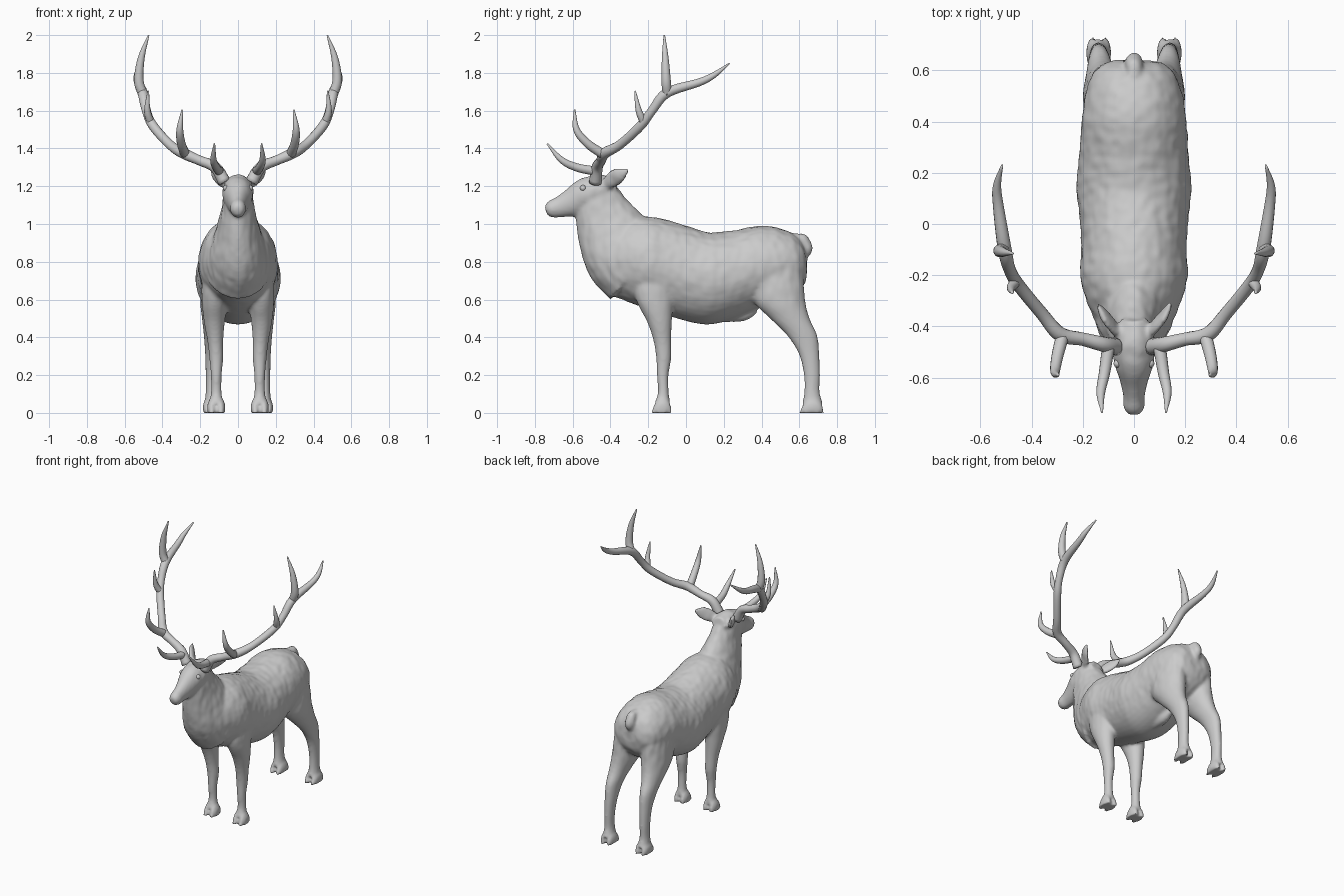
import bpy
import bmesh
import math
from mathutils import Vector, noise

cube = bpy.data.objects.get("Cube")
if cube:
    bpy.data.objects.remove(cube)

X_AXIS = Vector((1, 0, 0))
Y_AXIS = Vector((0, 1, 0))
Z_AXIS = Vector((0, 0, 1))

clay = bpy.data.materials.new("clay_grey")
clay.use_nodes = True
clay.diffuse_color = (0.6, 0.6, 0.6, 1)
clay.node_tree.nodes["Principled BSDF"].inputs["Base Color"].default_value = (0.6, 0.6, 0.6, 1)


def spline(points, steps):
    """Catmull-Rom interpolation through tuples of any length."""
    pts = [Vector(p) for p in points]
    pts = [2 * pts[0] - pts[1]] + pts + [2 * pts[-1] - pts[-2]]
    result = []
    for a, b, c, d in zip(pts, pts[1:], pts[2:], pts[3:]):
        for i in range(steps):
            t = i / steps
            result.append(0.5 * (2 * b + (c - a) * t + (2 * a - 5 * b + 4 * c - d) * t ** 2
                                 + (3 * b - a - 3 * c + d) * t ** 3))
    result.append(pts[-2])
    return result


def loft(bm, stations, sign=1, axis=None, sides=24, steps=5):
    """Skin oval rings (x, y, z, half width, half depth) along a smooth path."""
    rows = spline(stations, steps)
    centres = [Vector((sign * r[0], r[1], r[2])) for r in rows]
    rings = []
    for i, row in enumerate(rows):
        ahead, behind = centres[min(i + 1, len(rows) - 1)], centres[max(i - 1, 0)]
        along = axis or (ahead - behind).normalized()
        side = (X_AXIS - along * along.x).normalized()
        up = along.cross(side)
        ring = []
        for k in range(sides):
            a = math.tau * k / sides
            ring.append(bm.verts.new(centres[i] + side * row[3] * math.cos(a)
                                     + up * row[4] * math.sin(a)))
        rings.append(ring)
    faces = [bm.faces.new(rings[0]), bm.faces.new(rings[-1])]
    for lower, upper in zip(rings, rings[1:]):
        for k in range(sides):
            n = (k + 1) % sides
            faces.append(bm.faces.new((lower[k], lower[n], upper[n], upper[k])))
    bmesh.ops.recalc_face_normals(bm, faces=faces)


def finish(bm, name):
    mesh = bpy.data.meshes.new(name)
    bm.to_mesh(mesh)
    bm.free()
    mesh.materials.append(clay)
    obj = bpy.data.objects.new(name, mesh)
    bpy.context.collection.objects.link(obj)
    bpy.ops.object.select_all(action='DESELECT')
    bpy.context.view_layer.objects.active = obj
    obj.select_set(True)
    bpy.ops.object.shade_smooth()
    return obj


# Torso: y, underside, back line, half width
torso = [(-.5, .72, .88, .06), (-.42, .64, .98, .13), (-.3, .585, 1.03, .185),
         (-.2, .55, 1.04, .21), (-.08, .51, 1.015, .205), (.05, .475, .975, .215),
         (.14, .47, .955, .225), (.26, .5, .967, .215), (.4, .56, .99, .205),
         (.5, .58, .975, .19), (.58, .62, .94, .165), (.625, .68, .88, .12),
         (.64, .74, .82, .06)]
neck = [(0, -.48, 1.2, .07, .09), (0, -.47, 1.15, .078, .12), (0, -.44, 1.06, .092, .152),
        (0, -.39, .95, .122, .19), (0, -.33, .85, .16, .22), (0, -.25, .78, .18, .235)]
head = [(0, -.37, 1.2, .05, .045), (0, -.45, 1.18, .08, .085), (0, -.53, 1.15, .079, .092),
        (0, -.6, 1.115, .058, .077), (0, -.67, 1.09, .042, .056),
        (0, -.715, 1.078, .041, .046), (0, -.742, 1.07, .024, .026)]
tail = [(0, .57, .93, .025, .025), (0, .62, .915, .032, .03), (0, .64, .87, .033, .03),
        (0, .64, .83, .018, .015)]
sheath = [(0, .2, .51, .03, .03), (0, .3, .52, .035, .035), (0, .37, .545, .02, .02)]
front_leg = [(.11, -.17, .75, .08, .13), (.122, -.165, .6, .07, .1),
             (.125, -.14, .48, .055, .065), (.12, -.125, .38, .042, .047),
             (.115, -.118, .29, .037, .04), (.115, -.123, .2, .029, .031),
             (.115, -.12, .11, .028, .029), (.115, -.125, .05, .038, .042)]
hind_leg = [(.1, .45, .78, .09, .17), (.115, .49, .6, .085, .14), (.128, .55, .5, .063, .105),
            (.135, .615, .41, .046, .08), (.137, .652, .31, .037, .054),
            (.14, .667, .2, .031, .043), (.14, .667, .11, .031, .041),
            (.138, .67, .05, .04, .055)]
ear = [(.055, -.44, 1.2, .014, .02), (.09, -.39, 1.235, .018, .045),
       (.12, -.35, 1.262, .016, .04), (.145, -.31, 1.287, .006, .008)]

# Body: all fleshy parts fused into one smooth skin
bm = bmesh.new()
loft(bm, [(0, y, (lo + hi) / 2, w, (hi - lo) / 2) for y, lo, hi, w in torso],
     axis=Y_AXIS, sides=40)
for part in (neck, head, tail, sheath):
    loft(bm, part)
for s in (-1, 1):
    loft(bm, ear, s)
    for leg, reach in ((front_leg, .058), (hind_leg, .068)):
        loft(bm, leg, s, axis=Z_AXIS)
        # Cloven hoof: two toes side by side
        x, y = leg[-1][:2]
        for toe in (-.024, .024):
            loft(bm, [(x + toe * .6, y, .085, .015, .02), (x + toe, y, .045, .023, reach * .75),
                      (x + toe, y - .005, 0, .024, reach)], s, axis=Z_AXIS, sides=16)
body = finish(bm, "body")
skin = body.modifiers.new("skin", 'REMESH')
skin.mode = 'VOXEL'
skin.voxel_size = 0.01
skin.use_smooth_shade = True
soften = body.modifiers.new("soften", 'SMOOTH')
soften.factor = 0.5
soften.iterations = 5
bpy.ops.object.convert(target='MESH')

# Coat: shallow tufts on the trunk and neck, fading on the legs and face
vertices = body.data.vertices
normals = [v.normal.copy() for v in vertices]
for v, normal in zip(vertices, normals):
    co = v.co.copy()
    fade = min(max((co.z - .5) * 5, 0), 1) * min(max((co.y + .62) * 10, 0), 1)
    tuft = noise.noise(Vector((co.x * 26, co.y * 26, co.z * 16)))
    co += normal * tuft * .004 * fade
    co.z = max(co.z, 0)
    v.co = co

# Antlers: x, y, z, radius along the beam and each tine
beam = [(.07, -.48, 1.22, .034), (.12, -.47, 1.3, .03), (.2, -.45, 1.335, .026),
        (.29, -.43, 1.375, .029), (.36, -.35, 1.42, .025), (.45, -.24, 1.52, .025),
        (.485, -.18, 1.6, .024), (.505, -.1, 1.695, .027), (.53, .07, 1.75, .021),
        (.535, .15, 1.79, .016), (.515, .23, 1.85, .004)]
brow_tine = [(.1, -.48, 1.28, .025), (.115, -.58, 1.3, .022), (.13, -.66, 1.34, .017),
             (.125, -.735, 1.425, .004)]
second_tine = [(.28, -.44, 1.37, .026), (.3, -.52, 1.425, .023), (.308, -.58, 1.5, .018),
               (.295, -.59, 1.605, .004)]
third_tine = [(.46, -.22, 1.53, .022), (.48, -.25, 1.6, .017), (.475, -.27, 1.705, .004)]
crown_tine = [(.505, -.1, 1.69, .026), (.525, -.105, 1.76, .025), (.512, -.11, 1.88, .018),
              (.473, -.115, 2, .004)]
for s, side_name in ((1, "left"), (-1, "right")):
    bm = bmesh.new()
    for path in (beam, brow_tine, second_tine, third_tine, crown_tine):
        loft(bm, [(*p, p[-1]) for p in path], s, sides=14)
    finish(bm, side_name + "_antler")

    # Eyes
    bm = bmesh.new()
    bmesh.ops.create_uvsphere(bm, u_segments=16, v_segments=10, radius=.016)
    bmesh.ops.translate(bm, verts=bm.verts, vec=(s * .064, -.545, 1.19))
    finish(bm, side_name + "_eye")
